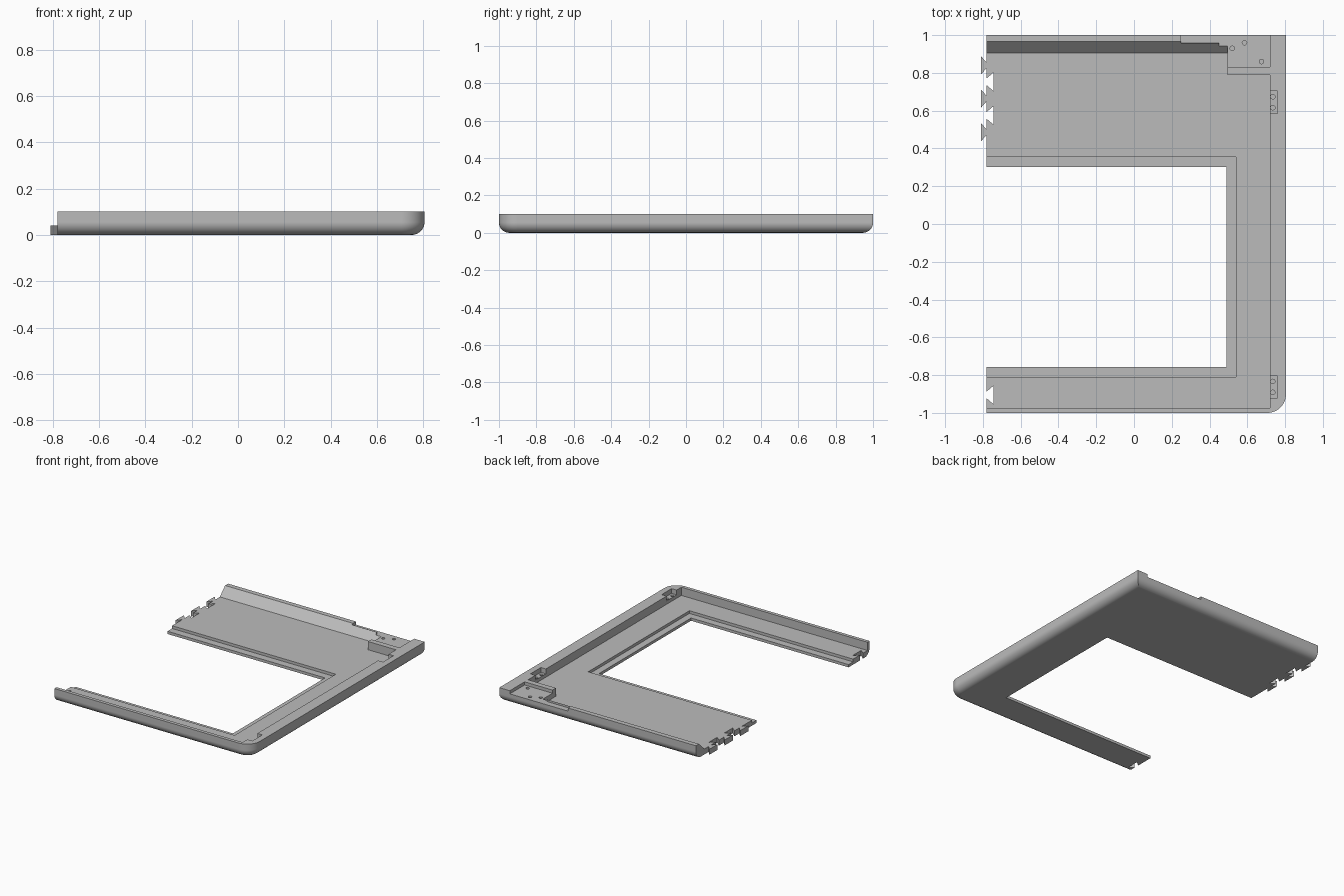
import bpy, bmesh, math

cube = bpy.data.objects.get("Cube")
if cube:
    bpy.data.objects.remove(cube, do_unlink=True)

# Single matte grey
grey = bpy.data.materials.new("matte_grey")
grey.use_nodes = True
grey.diffuse_color = (0.5, 0.5, 0.5, 1)
grey.node_tree.nodes["Principled BSDF"].inputs["Base Color"].default_value = (0.5, 0.5, 0.5, 1)

LEFT, RIGHT, FRONT, BACK, TOP = -0.78, 0.805, -1.0, 1.0, 0.1
FLOOR, LIP, SHELF = 0.04, 0.02, 0.077
WALL = 0.72


def loft(name, rings):
    """Closed solid through rings of equal point count."""
    bm = bmesh.new()
    loops = [[bm.verts.new(p) for p in ring] for ring in rings]
    n = len(loops[0])
    for a, b in zip(loops, loops[1:]):
        for i in range(n):
            j = (i + 1) % n
            bm.faces.new((a[i], a[j], b[j], b[i]))
    bm.faces.new(loops[0][::-1])
    bm.faces.new(loops[-1])
    bmesh.ops.recalc_face_normals(bm, faces=bm.faces)
    mesh = bpy.data.meshes.new(name)
    bm.to_mesh(mesh)
    bm.free()
    mesh.materials.append(grey)
    obj = bpy.data.objects.new(name, mesh)
    bpy.context.collection.objects.link(obj)
    return obj


def prism(name, outline, z0, z1):
    return loft(name, [[(x, y, z) for x, y in outline] for z in (z0, z1)])


def box(name, x0, x1, y0, y1, z0, z1):
    return prism(name, [(x0, y0), (x1, y0), (x1, y1), (x0, y1)], z0, z1)


def select(obj):
    bpy.ops.object.select_all(action='DESELECT')
    obj.select_set(True)
    bpy.context.view_layer.objects.active = obj


def cut(target, cutter):
    mod = target.modifiers.new("cut", 'BOOLEAN')
    mod.operation = 'DIFFERENCE'
    mod.solver = 'EXACT'
    mod.object = cutter
    select(target)
    bpy.ops.object.modifier_apply(modifier=mod.name)
    bpy.data.objects.remove(cutter, do_unlink=True)


def outline(inset):
    """Plan of the shell, rounded at one front corner, open side never inset."""
    r = 0.1
    pts = [(LEFT, BACK - inset), (LEFT, FRONT + inset)]
    for i in range(13):
        a = -math.pi / 2 + math.pi / 2 * i / 12
        pts.append((RIGHT - r + (r - inset) * math.cos(a),
                    FRONT + r + (r - inset) * math.sin(a)))
    pts.append((RIGHT - inset, BACK - inset))
    return pts


def dovetail(name, y, x_narrow, x_wide, z0, z1):
    return prism(name, [(x_narrow, y - 0.014), (x_wide, y - 0.048),
                        (x_wide, y + 0.048), (x_narrow, y + 0.014)], z0, z1)


# Shell with rounded lower edge
R = 0.055
rings = []
for i in range(11):
    a = math.pi / 2 * i / 10
    rings.append([(x, y, R - R * math.cos(a)) for x, y in outline(R - R * math.sin(a))])
rings.append([(x, y, TOP) for x, y in outline(0)])
frame = loft("frame_half", rings)

# Main floor, leaving the raised corner block standing
BLOCK = 0.495
cut(frame, prism("floor_cutter", [(-0.9, -0.975), (WALL, -0.975), (WALL, 0.79),
                                  (BLOCK, 0.79), (BLOCK, 0.905), (-0.9, 0.905)], FLOOR, 0.2))

# Sloped inside of the back wall
slope = [(0.905, FLOOR), (0.985, 0.12), (0.88, 0.12), (0.88, 0.045)]
cut(frame, loft("slope_cutter", [[(x, y, z) for y, z in slope] for x in (-0.9, BLOCK)]))

# Stepped ledge and window opening
cut(frame, box("ledge_cutter", -0.9, 0.54, -0.81, 0.355, LIP, 0.2))
cut(frame, box("window_cutter", -0.9, 0.49, -0.758, 0.302, -0.1, 0.2))

# Connector shelf in the back corner with its side channel
cut(frame, prism("shelf_cutter", [(0.25, 0.957), (0.45, 0.957), (0.45, 0.83), (WALL, 0.83),
                                  (WALL, 1.1), (0.25, 1.1)], SHELF, 0.2))

# Screw recesses in the side wall
holes = [(0.52, 0.93), (0.585, 0.96), (0.675, 0.86)]
for y0, y1 in ((0.585, 0.705), (-0.92, -0.805)):
    cut(frame, box("recess_cutter", 0.70, 0.76, y0, y1, 0.065, 0.2))
    mid = (y0 + y1) / 2
    holes += [(0.735, mid - 0.029), (0.735, mid + 0.029)]

# Small blind screw holes
for hx, hy in holes:
    ring = [(hx + 0.012 * math.cos(k * math.pi / 8), hy + 0.012 * math.sin(k * math.pi / 8))
            for k in range(16)]
    cut(frame, prism("hole_cutter", ring, 0.035, 0.2))

# Dovetail notches and matching tabs on the joining edge
for y in (0.753, 0.575, -0.905):
    cut(frame, dovetail("notch_cutter", y, LEFT - 0.005, -0.745, -0.1, 0.2))
tabs = [dovetail("joining_tab", y, LEFT, -0.81, 0, FLOOR) for y in (0.84, 0.664, 0.486)]

# Smooth the rounded edge, keep the corners crisp
select(frame)
bpy.ops.object.shade_smooth_by_angle(angle=math.radians(30))
weighted = frame.modifiers.new("weighted_normals", 'WEIGHTED_NORMAL')
weighted.keep_sharp = True
